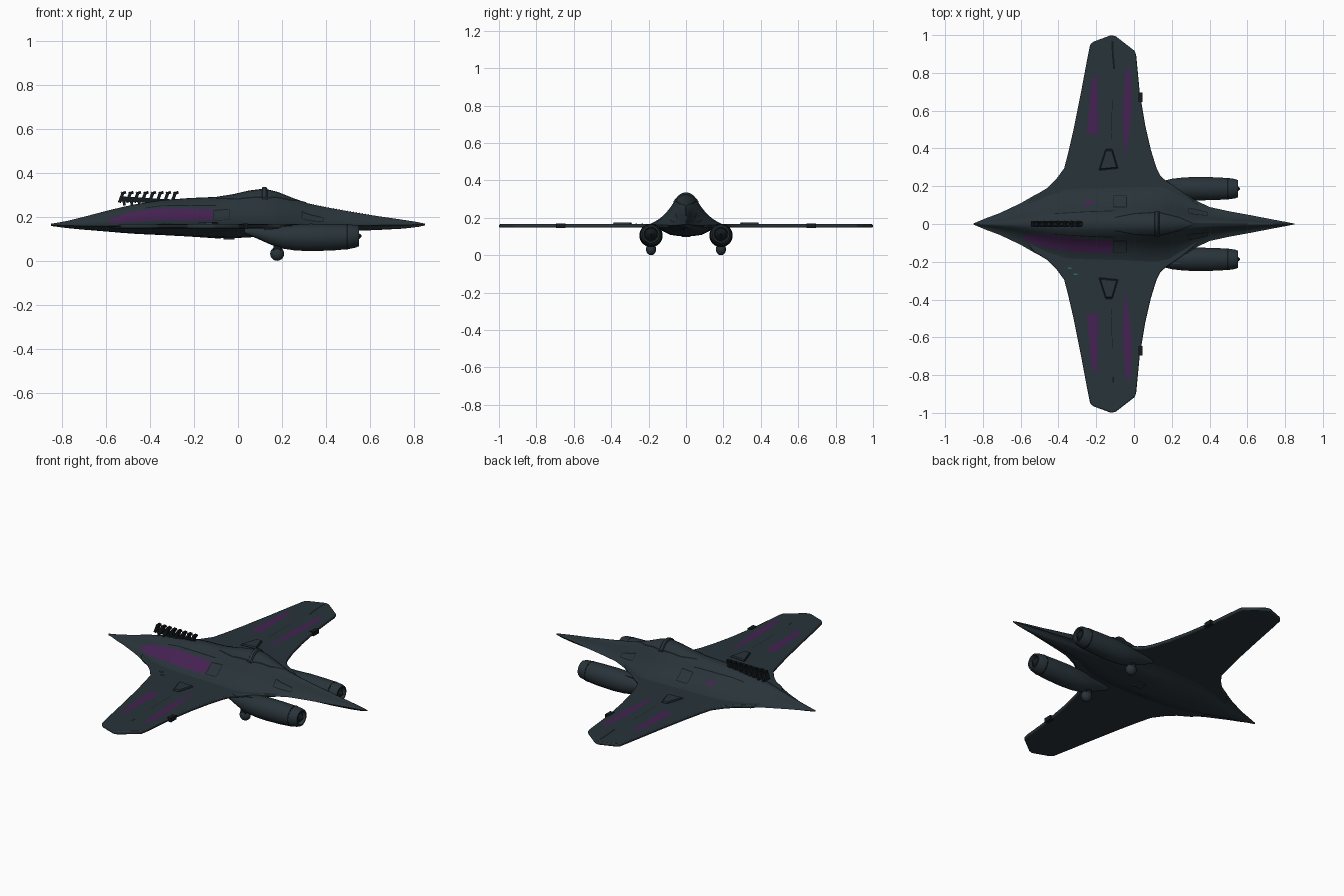
import bpy, bmesh, math
from mathutils import Vector, Matrix

if "Cube" in bpy.data.objects:
    bpy.data.objects.remove(bpy.data.objects["Cube"])


def material(name, rgb):
    m = bpy.data.materials.new(name)
    m.diffuse_color = (*rgb, 1)
    m.use_nodes = True
    m.node_tree.nodes["Principled BSDF"].inputs["Base Color"].default_value = m.diffuse_color
    return m


SLATE = material("dark slate", (0.021, 0.033, 0.041))
BLACK = material("near black", (0.007, 0.010, 0.012))
PURPLE = material("deep purple", (0.060, 0.016, 0.085))
TEAL = material("dull teal", (0.03, 0.14, 0.13))


def finish(name, bm, mat, angle=35, fix=True):
    if fix:
        bmesh.ops.recalc_face_normals(bm, faces=bm.faces)
    me = bpy.data.meshes.new(name)
    bm.to_mesh(me)
    bm.free()
    ob = bpy.data.objects.new(name, me)
    bpy.context.collection.objects.link(ob)
    me.materials.append(mat)
    bpy.ops.object.select_all(action='DESELECT')
    ob.select_set(True)
    bpy.context.view_layer.objects.active = ob
    bpy.ops.object.shade_smooth_by_angle(angle=math.radians(angle))
    return ob


def loft(name, rings, mat, angle=35):
    bm = bmesh.new()
    vs = [[bm.verts.new(p) for p in r] for r in rings]
    n = len(rings[0])
    for a, b in zip(vs, vs[1:]):
        for i in range(n):
            bm.faces.new((a[i], a[(i + 1) % n], b[(i + 1) % n], b[i]))
    bm.faces.new(vs[0])
    bm.faces.new(vs[-1])
    return finish(name, bm, mat, angle)


def box(name, c, size, mat, tilt=0):
    bm = bmesh.new()
    bmesh.ops.create_cube(bm, size=1, matrix=Matrix.Translation(c) @ Matrix.Rotation(tilt, 4, 'Y')
                          @ Matrix.Diagonal((*size, 1)))
    return finish(name, bm, mat)


def lerp(table, x):
    for a, b in zip(table, table[1:]):
        if x <= b[0]:
            f = max(0, (x - a[0]) / (b[0] - a[0]))
            return [p + (q - p) * f for p, q in zip(a, b)][1:]
    return list(table[-1][1:])


# Fuselage stations: x, half width, bottom, rim height, top
BODY = [(-0.85, .003, .158, .163, .168), (-0.78, .032, .149, .160, .180), (-0.71, .058, .142, .158, .197),
        (-0.60, .110, .133, .157, .226), (-0.53, .150, .127, .157, .243), (-0.46, .188, .122, .157, .258),
        (-0.35, .225, .117, .157, .275), (-0.22, .23, .110, .157, .285), (-0.10, .23, .102, .157, .290),
        (-0.02, .23, .103, .157, .303), (0.05, .23, .106, .157, .319), (0.12, .23, .112, .157, .328),
        (0.18, .22, .118, .157, .313), (0.25, .178, .124, .157, .285), (0.32, .128, .129, .157, .260),
        (0.40, .090, .133, .158, .243), (0.50, .068, .136, .159, .225), (0.62, .046, .139, .161, .205),
        (0.75, .021, .146, .163, .186), (0.82, .008, .154, .164, .175), (0.85, .002, .161, .165, .168)]
UPPER = [(0, 1), (.08, .985), (.16, .93), (.27, .76), (.4, .51), (.52, .33), (.65, .19), (.82, .07), (1, 0)]
LOWER = [(0, 1), (.18, .98), (.36, .88), (.5, .6), (.65, .25), (.82, .08), (1, 0)]


def section(x, w, lo, mid, hi):
    up = [(t * w, mid + (hi - mid) * f) for t, f in UPPER]
    dn = [(t * w, mid - (mid - lo) * f) for t, f in LOWER]
    ring = up + dn[-2::-1] + [(-y, z) for y, z in dn[1:]] + [(-y, z) for y, z in up[-2:0:-1]]
    return [(x, y, z) for y, z in ring]


loft("fuselage", [section(*s) for s in BODY], SLATE, 45)

WING_TOP, WING_BOT = .166, .147


def surface(x, y):
    """Height of the upper skin."""
    w, lo, mid, hi = lerp(BODY, x)
    z = mid + (hi - mid) * lerp(UPPER, min(1, abs(y) / w))[0]
    return max(z, WING_TOP) if -.5 < x < .25 else z


def ribbon(name, path, mat, lift=.003):
    """Thin painted strip on the upper skin; path holds x, y, half width."""
    pts = []
    for a, b in zip(path, path[1:]):
        n = max(1, int(math.dist(a[:2], b[:2]) / .015))
        pts += [Vector(a).lerp(Vector(b), i / n) for i in range(n)]
    pts.append(Vector(path[-1]))
    bm, rows = bmesh.new(), []
    for i, p in enumerate(pts):
        d = pts[min(i + 1, len(pts) - 1)] - pts[max(i - 1, 0)]
        nx, ny = Vector((-d.y, d.x)).normalized()
        row = []
        for k in range(-3, 4):
            x, y = p.x + nx * p.z * k / 3, p.y + ny * p.z * k / 3
            row.append(bm.verts.new((x, y, surface(x, y) + lift)))
        rows.append(row)
    for a, b in zip(rows, rows[1:]):
        for i in range(6):
            bm.faces.new((a[i + 1], a[i], b[i], b[i + 1]))
    bm.normal_update()
    bmesh.ops.reverse_faces(bm, faces=[f for f in bm.faces if f.normal.z < 0])
    return finish(name, bm, mat, fix=False)


def outline(name, pts, hw=.002):
    return ribbon(name, [(x, y, hw) for x, y in pts], BLACK, .002)


# Blended wings, one plate with softened edges
WING = [(-.60, .05), (-.53, .148), (-.46, .19), (-.41, .24), (-.37, .295), (-.35, .37), (-.32, .50), (-.28, .70),
        (-.25, .86), (-.232, .95), (-.215, .965), (-.12, 1.0), (-.095, .993), (.005, .915), (.012, .89),
        (.03, .70), (.06, .52), (.09, .39), (.118, .30), (.14, .255), (.17, .228), (.25, .175), (.34, .10)]
loop = WING + [(x, -y) for x, y in reversed(WING)]
bm = bmesh.new()
low = [bm.verts.new((x, y, WING_BOT)) for x, y in loop]
top = [bm.verts.new((x, y, WING_TOP)) for x, y in loop]
bm.faces.new(low)
bm.faces.new(top)
for i in range(len(loop)):
    j = (i + 1) % len(loop)
    bm.faces.new((low[i], low[j], top[j], top[i]))
wing = finish("wings", bm, SLATE)
bev = wing.modifiers.new("soft edge", 'BEVEL')
bev.width, bev.segments = .006, 2

# Engine pod profile: x, radius, axis height
POD = [(.03, .010, .135), (.09, .026, .125), (.15, .040, .112), (.20, .053, .108), (.26, .060, .106),
       (.33, .063, .106), (.43, .061, .107), (.50, .057, .109), (.535, .052, .111), (.55, .046, .112),
       (.55, .038, .112), (.525, .034, .112)]
for s, side in ((1, "left"), (-1, "right")):
    def ring(x, r, z, y0=.187):
        return [(x, s * y0 + r * math.cos(a), z + r * math.sin(a))
                for a in [math.tau * (i + .5) / 20 for i in range(20)]]
    loft(side + "_engine", [ring(*p) for p in POD], SLATE)
    loft(side + "_engine_intake", [ring(.522, .034, .112), ring(.53, .033, .112), ring(.56, .004, .112)], BLACK)
    loft(side + "_engine_band", [ring(.493, .0585, .109), ring(.5, .0585, .109)], BLACK)
    box(side + "_engine_pylon", (.20, s * .187, .145), (.16, .05, .03), SLATE)
    # Sensor ball under each pod
    bm = bmesh.new()
    bmesh.ops.create_uvsphere(bm, u_segments=16, v_segments=10, radius=.032,
                              matrix=Matrix.Translation((.178, s * .187, .032)) @ Matrix.Diagonal((1, .85, 1, 1)))
    finish(side + "_sensor_ball", bm, SLATE)
    box(side + "_sensor_mount", (.178, s * .187, .055), (.035, .04, .03), BLACK)

    # Wing stripes
    ribbon(side + "_rear_stripe", [(-.220, s * .475, .026), (-.217, s * .50, .030), (-.210, s * .74, .017),
                                   (-.205, s * .785, .008)], PURPLE)
    ribbon(side + "_front_stripe", [(-.045, s * .36, .002), (-.042, s * .45, .012), (-.036, s * .60, .024),
                                    (-.032, s * .76, .017), (-.030, s * .82, .010)], PURPLE)
    # Raised triangular hatch
    tri = [(-.185, .285), (-.085, .295), (-.115, .395), (-.15, .395)]
    cx, cy = -.135, .335
    loft(side + "_wing_hatch", [[(x, s * y, .16) for x, y in tri],
                                [(cx + (x - cx) * .85, s * (cy + (y - cy) * .85), .176) for x, y in tri]], SLATE)
    outline(side + "_hatch_seam", [(x, s * y) for x, y in tri + tri[:1]], .004)
    # Leading edge gun, wingtip slot and rib seams
    box(side + "_wing_gun", (.033, s * .67, .157), (.026, .05, .024), BLACK)
    outline(side + "_tip_slot", [(-.115, s * .97), (-.112, s * .90), (-.105, s * .82)] if s > 0 else
            [(-.11, -.81), (-.11, -.84)], .005)
    outline(side + "_wing_seam", [(-.12, s * .45), (-.115, s * .66)], .0012)
    # Body panel seams
    outline(side + "_body_panel", [(-.11, s * .09), (-.04, s * .09), (-.04, s * .15), (-.11, s * .15),
                                   (-.11, s * .09)])
    outline(side + "_nose_panel", [(.29, s * .055), (.39, s * .045), (.39, s * .062), (.29, s * .085),
                                   (.29, s * .055)])
    outline(side + "_canopy_seam", [(-.10, s * .035), (.0, s * .055), (.13, s * .062), (.24, s * .035),
                                    (.31, s * .004)], .003)
    outline(side + "_shoulder_seam", [(-.42, s * .055), (-.25, s * .065), (-.10, s * .07)])

# Side markings differ left to right
ribbon("right_body_marking", [(-.59, -.068, .006), (-.54, -.078, .024), (-.45, -.095, .032), (-.30, -.113, .036),
                              (-.115, -.122, .034)], PURPLE)
ribbon("left_body_marking", [(-.265, .105, .008), (-.22, .115, .012)], PURPLE)
for i, x in enumerate((-.34, -.31)):
    box(f"side_light_{i}", (x, -.235 - .03 * i, .167), (.02, .008, .006), TEAL)

# Canopy frame arch
arch = []
for x, k in ((.108, .002), (.112, .009), (.128, .009), (.134, .002)):
    arch.append([(x, y, surface(x, y) + k) for y in [j * .011 for j in range(-6, 7)]]
                + [(x, .066, .2), (x, -.066, .2)])
loft("canopy_frame", arch, SLATE)
outline("nose_ridge", [(.31, 0), (.60, 0)], .0015)

# Spine machinery: rail with jagged teeth
box("spine_rail", (-.41, 0, .274), (.25, .018, .022), BLACK, .06)
for i in range(8):
    x = -.53 + i * .034
    box(f"spine_tooth_{i}", (x, 0, .288), (.014, .03, .05), BLACK, .35)
    box(f"spine_cap_{i}", (x + .01, 0, .308), (.024, .016, .012), BLACK, -.3)
    box(f"spine_foot_{i}", (x + .012, 0, .266), (.012, .024, .03), BLACK, -.2)

# Belly blister and keel seams
box("belly_blister", (-.04, 0, .103), (.05, .05, .012), SLATE)
for s in (-1, 1):
    box("belly_seam", (-.15, s * .13, .146), (.4, .006, .006), BLACK)
